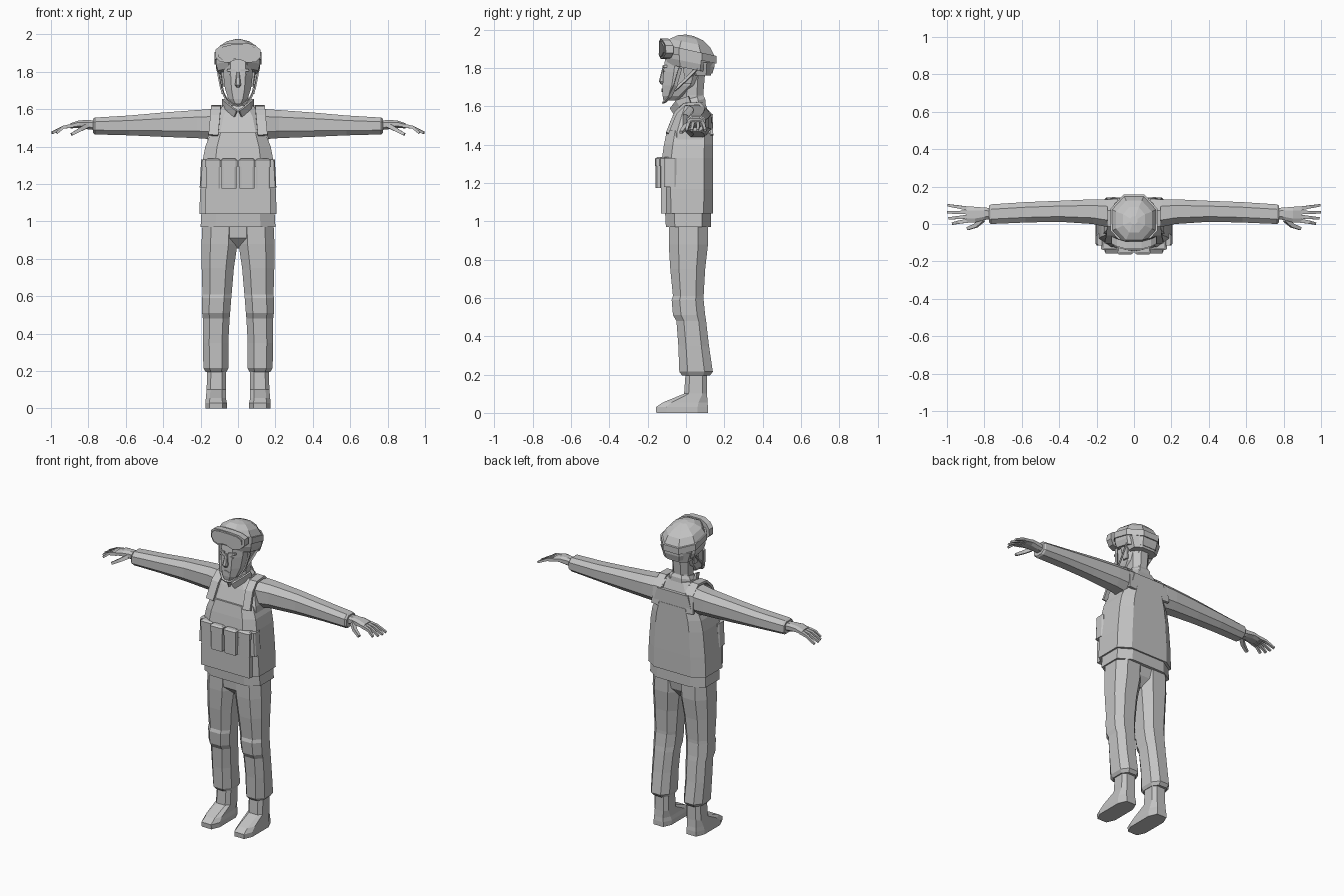
import bpy, bmesh
from mathutils import Vector

grey = bpy.data.materials.new("plain grey")
grey.diffuse_color = (0.55, 0.55, 0.55, 1)


def finish(name, bm, mirror=False):
    bmesh.ops.recalc_face_normals(bm, faces=bm.faces)
    me = bpy.data.meshes.new(name)
    bm.to_mesh(me)
    bm.free()
    me.materials.append(grey)
    ob = bpy.data.objects.new(name, me)
    bpy.context.collection.objects.link(ob)
    if mirror:
        ob.modifiers.new("mirror", 'MIRROR').use_mirror_merge = False
    return ob


def skin(bm, rings):
    vs = [[bm.verts.new(p) for p in r] for r in rings]
    n = len(vs[0])
    for a, b in zip(vs, vs[1:]):
        for i in range(n):
            j = (i + 1) % n
            bm.faces.new((a[i], a[j], b[j], b[i]))
    bm.faces.new(vs[0])
    bm.faces.new(vs[-1])


def octagon(a0, a1, b0, b1, c):
    """Chamfered rectangle; c is the chamfer as a share of each side."""
    ca, cb = (a1 - a0) * c, (b1 - b0) * c
    return [(a0 + ca, b0), (a1 - ca, b0), (a1, b0 + cb), (a1, b1 - cb),
            (a1 - ca, b1), (a0 + ca, b1), (a0, b1 - cb), (a0, b0 + cb)]


def loft(name, rings, c=0.25, tilt=0.0, mirror=False):
    """Rings are (z, x0, x1, y0, y1); tilt slopes each ring along y."""
    bm = bmesh.new()
    skin(bm, [[(x, y, z + tilt * y) for x, y in octagon(x0, x1, y0, y1, c)]
              for z, x0, x1, y0, y1 in rings])
    return finish(name, bm, mirror)


def loft_x(name, rings, c=0.25):
    """Rings are (x, y0, y1, z0, z1); mirrored to both sides."""
    bm = bmesh.new()
    skin(bm, [[(x, y, z) for y, z in octagon(y0, y1, z0, z1, c)]
              for x, y0, y1, z0, z1 in rings])
    return finish(name, bm, True)


def sweep(name, pts, side, w, t, taper=1.0, mirror=True):
    """Rectangular strip along a path; side is the width direction."""
    bm = bmesh.new()
    pts = [Vector(p) for p in pts]
    rings = []
    for i, p in enumerate(pts):
        d = (pts[min(i + 1, len(pts) - 1)] - pts[max(i - 1, 0)]).normalized()
        s = Vector(side)
        s = (s - d * s.dot(d)).normalized()
        n = d.cross(s)
        k = 1 + (taper - 1) * i / (len(pts) - 1)
        rings.append([p + s * a * w * k / 2 + n * b * t * k / 2
                      for a, b in ((-1, -1), (1, -1), (1, 1), (-1, 1))])
    skin(bm, rings)
    return finish(name, bm, mirror)


def plate(name, profile, y0, y1, bend=0.0, mirror=False):
    """Front-facing outline in x, z given thickness; bend wraps the sides back."""
    bm = bmesh.new()
    skin(bm, [[(x, y + bend * x * x, z) for x, z in profile] for y in (y0, y1)])
    return finish(name, bm, mirror)


# Boots
loft("boot", [(0, .06, .175, -.155, .115), (.03, .06, .175, -.157, .115),
              (.055, .065, .172, -.12, .112), (.10, .065, .168, -.01, .11),
              (.24, .065, .163, 0, .11)], .2, mirror=True)

# Trouser legs with a raised knee band
loft("trouser_leg", [(.195, .062, .172, -.02, .125), (.215, .052, .185, -.035, .14),
                     (.35, .052, .188, -.04, .12), (.48, .045, .188, -.05, .105),
                     (.51, .042, .192, -.068, .10), (.59, .036, .192, -.075, .092),
                     (.61, .034, .19, -.068, .092), (.75, .022, .194, -.082, .10),
                     (.88, .003, .195, -.09, .115), (.99, 0, .19, -.09, .115)],
     .25, mirror=True)
loft("trouser_seat", [(.855, -.03, .03, -.03, .06), (.91, -.10, .10, -.085, .10),
                      (1.0, -.18, .18, -.09, .115)], .25)

# Jacket
loft("jacket_hem", [(.97, -.2, .2, -.105, .13), (1.06, -.195, .195, -.11, .13)], .2)
loft("jacket_body", [(1.04, -.19, .19, -.11, .125), (1.3, -.175, .175, -.105, .13),
                     (1.47, -.16, .16, -.09, .13), (1.56, -.13, .13, -.055, .12),
                     (1.62, -.08, .08, -.025, .10)], .2)
loft_x("sleeve", [(.08, -.02, .125, 1.46, 1.605), (.15, -.015, .132, 1.44, 1.60),
                  (.22, 0, .132, 1.445, 1.595), (.40, .012, .124, 1.452, 1.582),
                  (.58, .008, .117, 1.46, 1.566), (.765, 0, .105, 1.465, 1.555),
                  (.775, .008, .098, 1.472, 1.548)])
loft("collar", [(1.56, -.085, .085, -.045, .105), (1.615, -.075, .075, -.045, .10),
                (1.635, -.06, .06, -.035, .09)], .25, tilt=.25)
sweep("collar_flap", [(.08, .02, 1.635), (.06, -.04, 1.615), (.012, -.07, 1.575)],
      (0, -.3, 1), .04, .012)

# Vest, closed wrap with a stepped lower edge
loft("vest", [(1.04, -.207, .207, -.125, .14), (1.17, -.202, .202, -.13, .142),
              (1.33, -.188, .188, -.125, .142), (1.40, -.175, .175, -.115, .142),
              (1.475, -.145, .145, -.10, .142)], .18)
plate("vest_back_panel", [(-.14, 1.46), (.14, 1.46), (.11, 1.56), (-.11, 1.56)],
      .115, .14)
plate("front_flap", [(-.175, 1.04), (.175, 1.04), (.175, 1.175), (-.175, 1.175)],
      -.15, -.12, .6)
sweep("shoulder_strap", [(.132, -.098, 1.46), (.122, -.055, 1.565), (.118, -.01, 1.61),
                         (.115, .07, 1.615), (.115, .125, 1.56), (.125, .135, 1.45)],
      (1, 0, 0), .052, .016)

# Pouches across the belly, each with a lid
for i, (x0, x1) in enumerate(((.008, .088), (.096, .172))):
    y = -.158 + .022 * i
    for part, z0, z1, g in (("pouch", 1.175, 1.30, 0), ("pouch_lid", 1.29, 1.335, .004)):
        loft(part, [(z0, x0 - g, x1 + g, y - g, y + .05),
                    (z1 - .008, x0 - g, x1 + g, y - g, y + .05),
                    (z1, x0 + .006, x1 - .006, y + .008, y + .05)], .12, mirror=True)
loft("side_pouch", [(1.18, .16, .205, -.115, -.05), (1.33, .155, .197, -.115, -.05)],
     .15, mirror=True)

# Hands
loft_x("palm", [(.76, .025, .085, 1.488, 1.538), (.80, .022, .088, 1.492, 1.542),
                (.85, .008, .092, 1.50, 1.54), (.895, .008, .094, 1.497, 1.525)])
for y0, x1, y1 in ((.082, .995, .10), (.062, .998, .062), (.04, .99, .03), (.018, .97, .002)):
    sweep("finger", [(.885, y0, 1.512), (.935, (y0 + y1) / 2, 1.503), (x1, y1, 1.473)],
          (0, 1, 0), .021, .02, .6)
sweep("thumb", [(.81, .025, 1.51), (.845, -.008, 1.49), (.89, -.025, 1.465)],
      (0, 1, 0), .028, .025, .6)

# Neck and head
loft("neck", [(1.56, -.06, .06, -.03, .10), (1.66, -.055, .055, -.03, .09),
              (1.78, -.06, .06, -.03, .10)], .28)
loft("head", [(1.63, -.03, .03, -.118, -.05), (1.655, -.052, .052, -.122, -.005),
              (1.71, -.07, .07, -.122, .07), (1.78, -.078, .078, -.118, .10),
              (1.88, -.08, .08, -.105, .11)], .25)
loft("nose", [(1.715, -.008, .008, -.13, -.11), (1.73, -.016, .016, -.142, -.11),
              (1.80, -.007, .007, -.124, -.10)], .2)
plate("lips", [(-.024, 1.683), (0, 1.676), (.024, 1.683), (.008, 1.693), (-.008, 1.693)],
      -.127, -.118)
plate("brow", [(.014, 1.80), (.06, 1.803), (.056, 1.815), (.014, 1.812)],
      -.122, -.105, 2, True)
plate("eye", [(.018, 1.783), (.032, 1.778), (.048, 1.783), (.032, 1.79)],
      -.121, -.112, 1, True)
loft("ear", [(1.72, .065, .082, -.005, .03), (1.80, .07, .095, -.015, .045)],
     .2, mirror=True)

# Helmet: sloped shell that sits lower at the nape
loft("helmet", [(1.80, -.108, .108, -.095, .138), (1.835, -.118, .118, -.105, .148),
                (1.895, -.118, .118, -.105, .148), (1.935, -.095, .095, -.085, .125),
                (1.962, -.058, .058, -.045, .09), (1.975, -.02, .02, 0, .04)],
     .28, tilt=-.2)
loft("helmet_nape", [(1.76, -.085, .085, .03, .13), (1.83, -.108, .108, .0, .145)],
     .25)
loft("goggle_strap", [(1.858, -.125, .125, -.112, .158), (1.898, -.125, .125, -.112, .158)],
     .28, tilt=-.22)
half = [(.018, 1.862), (.05, 1.848), (.095, 1.853), (.122, 1.878), (.12, 1.918),
        (.09, 1.942), (.04, 1.955)]
outline = half + [(-x, z) for x, z in reversed(half)]
plate("goggles", outline, -.138, -.098, 2.2)
plate("goggle_lens", [(x * .88, 1.903 + (z - 1.903) * .8) for x, z in outline],
      -.143, -.13, 2.2)

# Chin strap
sweep("chin_strap", [(.108, -.03, 1.80), (.09, -.055, 1.71), (.062, -.085, 1.65),
                     (.03, -.11, 1.625), (0, -.115, 1.62)], (0, 1, .4), .018, .008)
sweep("rear_strap", [(.105, .06, 1.80), (.092, .0, 1.74), (.08, -.06, 1.685)],
      (0, .6, 1), .014, .008)
